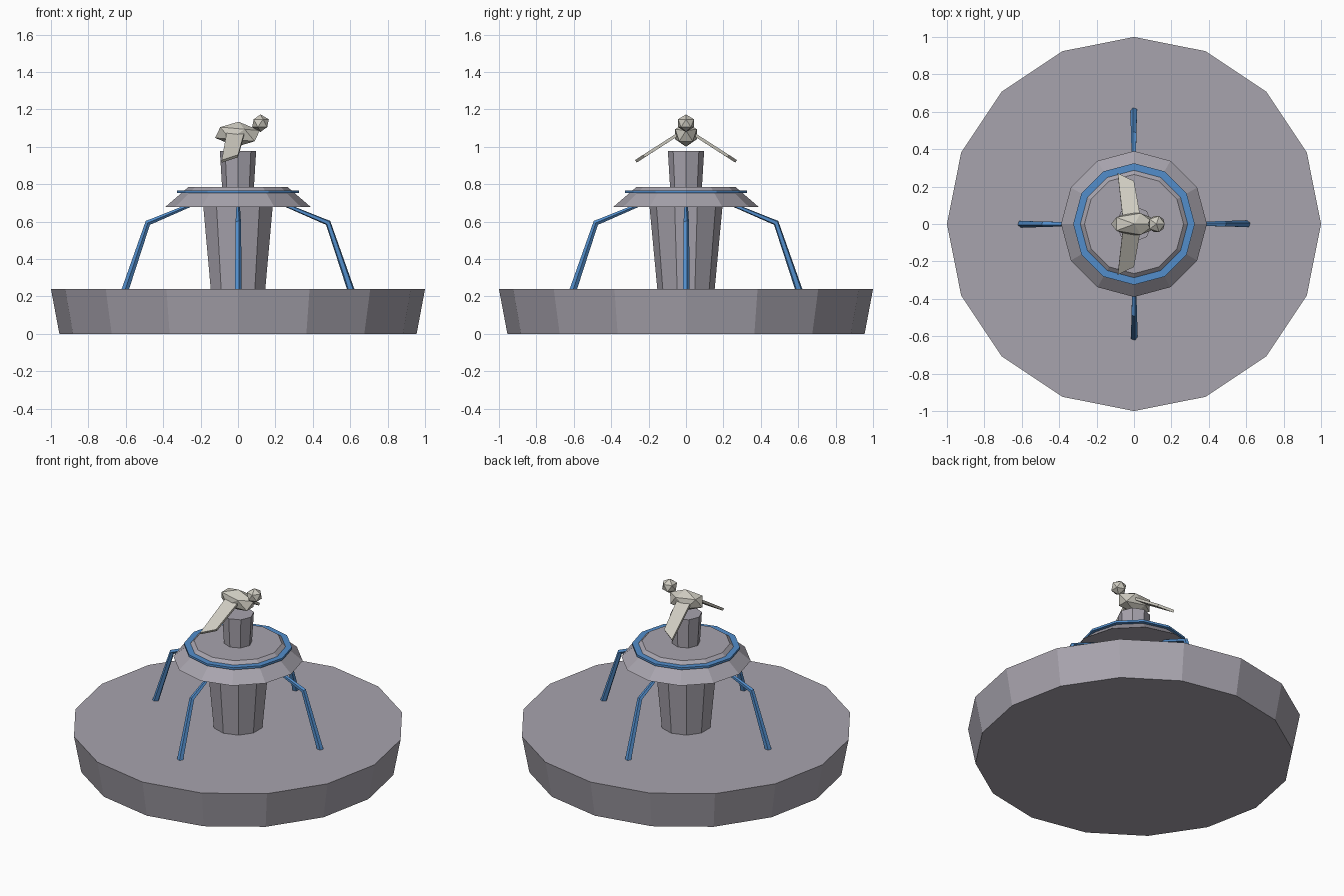
import bpy, bmesh
from math import sin, cos, pi, radians
from mathutils import Vector, Matrix

cube = bpy.data.objects.get("Cube")
if cube:
    bpy.data.objects.remove(cube, do_unlink=True)


def material(name, rgb):
    mat = bpy.data.materials.new(name)
    mat.use_nodes = True
    mat.diffuse_color = (*rgb, 1)
    bsdf = next(n for n in mat.node_tree.nodes if n.type == 'BSDF_PRINCIPLED')
    bsdf.inputs["Base Color"].default_value = (*rgb, 1)
    return mat


stone = material("stone grey", (0.39, 0.37, 0.42))
water = material("water blue", (0.085, 0.27, 0.60))
pale = material("pale stone", (0.62, 0.60, 0.53))


def finish(name, bm, mat):
    bmesh.ops.recalc_face_normals(bm, faces=bm.faces)
    mesh = bpy.data.meshes.new(name)
    bm.to_mesh(mesh)
    bm.free()
    mesh.materials.append(mat)
    obj = bpy.data.objects.new(name, mesh)
    bpy.context.collection.objects.link(obj)
    return obj


def loft(name, rings, mat, closed=False):
    """Skin a list of point rings; cap the ends unless it closes on itself."""
    bm = bmesh.new()
    loops = [[bm.verts.new(p) for p in ring] for ring in rings]
    pairs = list(zip(loops, loops[1:]))
    if closed:
        pairs.append((loops[-1], loops[0]))
    else:
        bm.faces.new(loops[0])
        bm.faces.new(loops[-1])
    n = len(loops[0])
    for a, b in pairs:
        for i in range(n):
            j = (i + 1) % n
            bm.faces.new((a[i], a[j], b[j], b[i]))
    return finish(name, bm, mat)


def turned(name, profile, sides, mat, closed=False):
    """Faceted round part from (radius, height) pairs, first corner at +y."""
    rings = [[(r * sin(2 * pi * i / sides), r * cos(2 * pi * i / sides), z)
              for i in range(sides)] for r, z in profile]
    return loft(name, rings, mat, closed)


# Stone basin, column, bowl and bird stand
turned("basin", [(0.955, 0), (1.0, 0.24)], 16, stone)
turned("column", [(0.153, 0.235), (0.195, 0.68)], 10, stone)
turned("bowl", [(0.39, 0.677), (0.265, 0.785)], 12, stone)
turned("bird_stand", [(0.085, 0.78), (0.097, 0.977)], 8, stone)

# Water lying round the bowl
turned("water_ring", [(0.27, 0.752), (0.325, 0.752), (0.325, 0.766), (0.27, 0.766)],
       12, water, closed=True)


# Four bent jets falling from the bowl to the basin
def jet(name, turn):
    path = [(0.25, 0.69, 0.010), (0.482, 0.593, 0.016), (0.607, 0.225, 0.020)]
    pts = [Vector((x, 0, z)) for x, z, r in path]
    rings = []
    for i, p in enumerate(pts):
        before = (p - pts[i - 1]).normalized() if i else Vector()
        after = (pts[i + 1] - p).normalized() if i < len(pts) - 1 else Vector()
        along = (before + after).normalized()
        side = Vector((0, 1, 0))
        up = along.cross(side)
        r = path[i][2]
        rings.append([turn @ (p + r * (side * cos(a) + up * sin(a)))
                      for a in (2 * pi * k / 5 for k in range(5))])
    loft(name, rings, water)


for k, where in enumerate(("left", "back", "right", "front")):
    jet(where + "_jet", Matrix.Rotation(k * pi / 2, 3, 'Z'))


# Bird body and head
def faceted_ball(name, centre, size, tilt=0):
    bm = bmesh.new()
    place = (Matrix.Translation(centre) @ Matrix.Rotation(radians(tilt), 4, 'Y')
             @ Matrix.Diagonal((*size, 1)))
    bmesh.ops.create_icosphere(bm, subdivisions=1, radius=1, matrix=place)
    return finish(name, bm, pale)


faceted_ball("bird_body", (-0.003, 0, 1.067), (0.131, 0.068, 0.067), 5)
faceted_ball("bird_head", (0.12, 0, 1.126), (0.05, 0.05, 0.047))

# Drooping wings, mirrored across the body
outline = [(-0.06, 0.03, 1.075), (0.035, 0.03, 1.075),
           (0.0, 0.225, 0.95), (-0.087, 0.268, 0.922)]
half = Vector((0, 0.54, 0.84)) * 0.008
for where, s in (("left", 1), ("right", -1)):
    flip = Matrix.Diagonal((1, s, 1))
    loft("bird_wing_" + ("back" if s > 0 else "front"),
         [[flip @ (Vector(p) + half * d) for p in outline] for d in (-1, 1)], pale)
